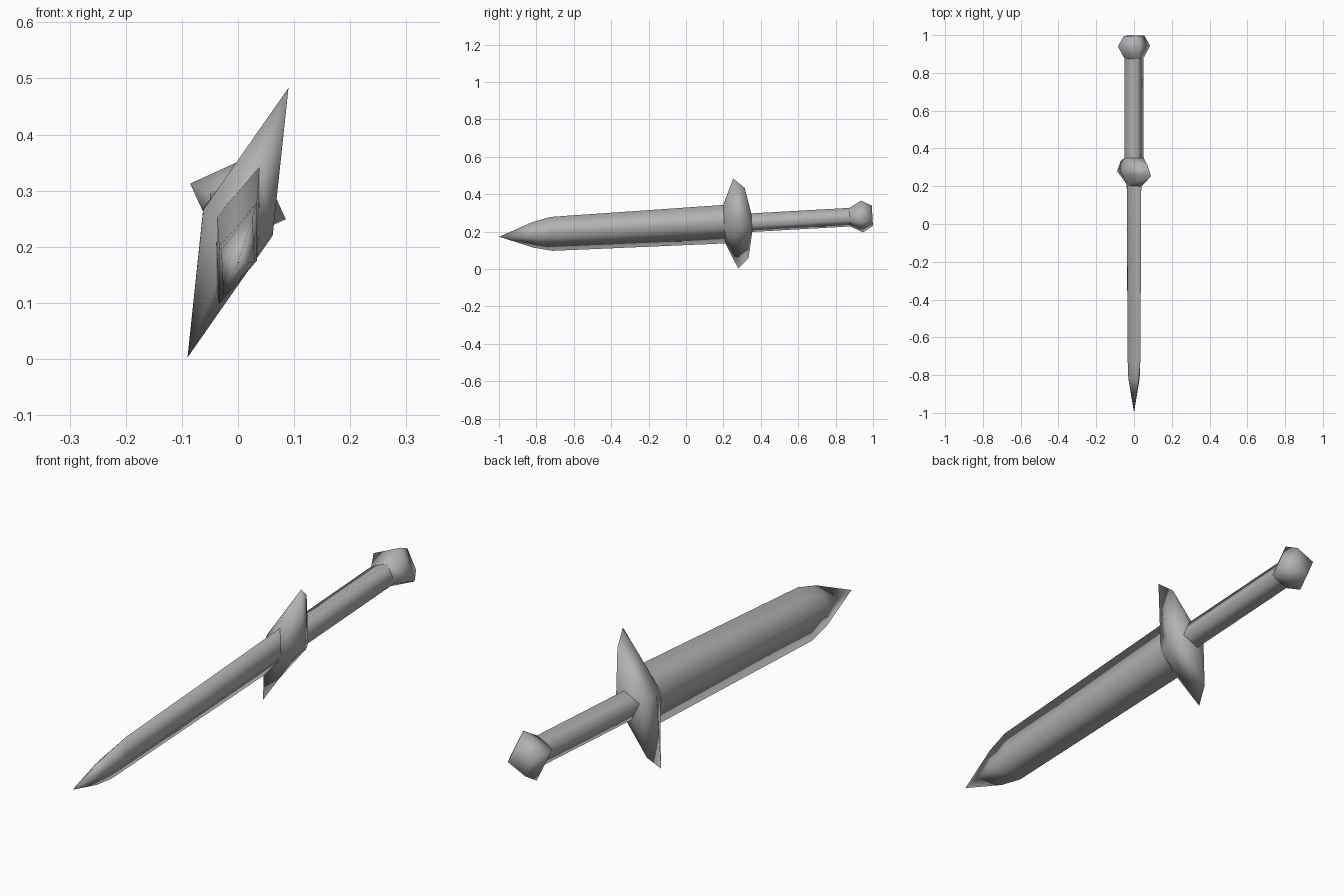
import bpy, bmesh, math
from mathutils import Vector, Matrix

cube = bpy.data.objects.get("Cube")
if cube:
    bpy.data.objects.remove(cube, do_unlink=True)

# Single steel grey
steel = bpy.data.materials.new("steel_grey")
steel.use_nodes = True
colour = (0.45, 0.45, 0.45, 1)
steel.diffuse_color = colour
steel.node_tree.nodes["Principled BSDF"].inputs["Base Color"].default_value = colour

# The sword lies along y, rolled about its length and pitched up at the pommel
POSE = (Matrix.Translation((0, 0, 0.228))
        @ Matrix.Rotation(math.atan(0.056), 4, 'X')
        @ Matrix.Rotation(math.radians(20.5), 4, 'Y'))


def diamond_loft(name, sections, cap_end=False):
    """Loft diamonds given as (position, half height, half thickness)."""
    bm = bmesh.new()
    rings = []
    for y, h, t in sections:
        if h == 0:
            rings.append([bm.verts.new(POSE @ Vector((0, y, 0)))] * 4)
        else:
            corners = ((0, h), (t, 0), (0, -h), (-t, 0))
            rings.append([bm.verts.new(POSE @ Vector((x, y, z))) for x, z in corners])
    for a, b in zip(rings, rings[1:]):
        for i in range(4):
            j = (i + 1) % 4
            quad = [a[i], a[j], b[j], b[i]]
            bm.faces.new(list(dict.fromkeys(quad)))
    if cap_end:
        bm.faces.new(rings[-1])
    bmesh.ops.recalc_face_normals(bm, faces=bm.faces)
    for f in bm.faces:
        f.smooth = True
    mesh = bpy.data.meshes.new(name)
    bm.to_mesh(mesh)
    bm.free()
    mesh.materials.append(steel)
    obj = bpy.data.objects.new(name, mesh)
    bpy.context.collection.objects.link(obj)
    return obj


# Blade: sharp point, short shoulder, long gentle widening
diamond_loft("blade", [(-1.0, 0, 0), (-0.82, 0.073, 0.032),
                       (-0.72, 0.097, 0.036), (0.21, 0.11, 0.04)])

# Crossguard: flares from the blade into two long points
diamond_loft("crossguard", [(0.205, 0.11, 0.04), (0.266, 0.257, 0.066),
                            (0.325, 0.2, 0.066), (0.352, 0.053, 0.053)])

# Grip and faceted pommel
diamond_loft("grip", [(0.33, 0.053, 0.053), (0.877, 0.053, 0.053)])
diamond_loft("pommel", [(0.877, 0.053, 0.053), (0.943, 0.091, 0.091),
                        (0.998, 0.058, 0.058)], cap_end=True)
